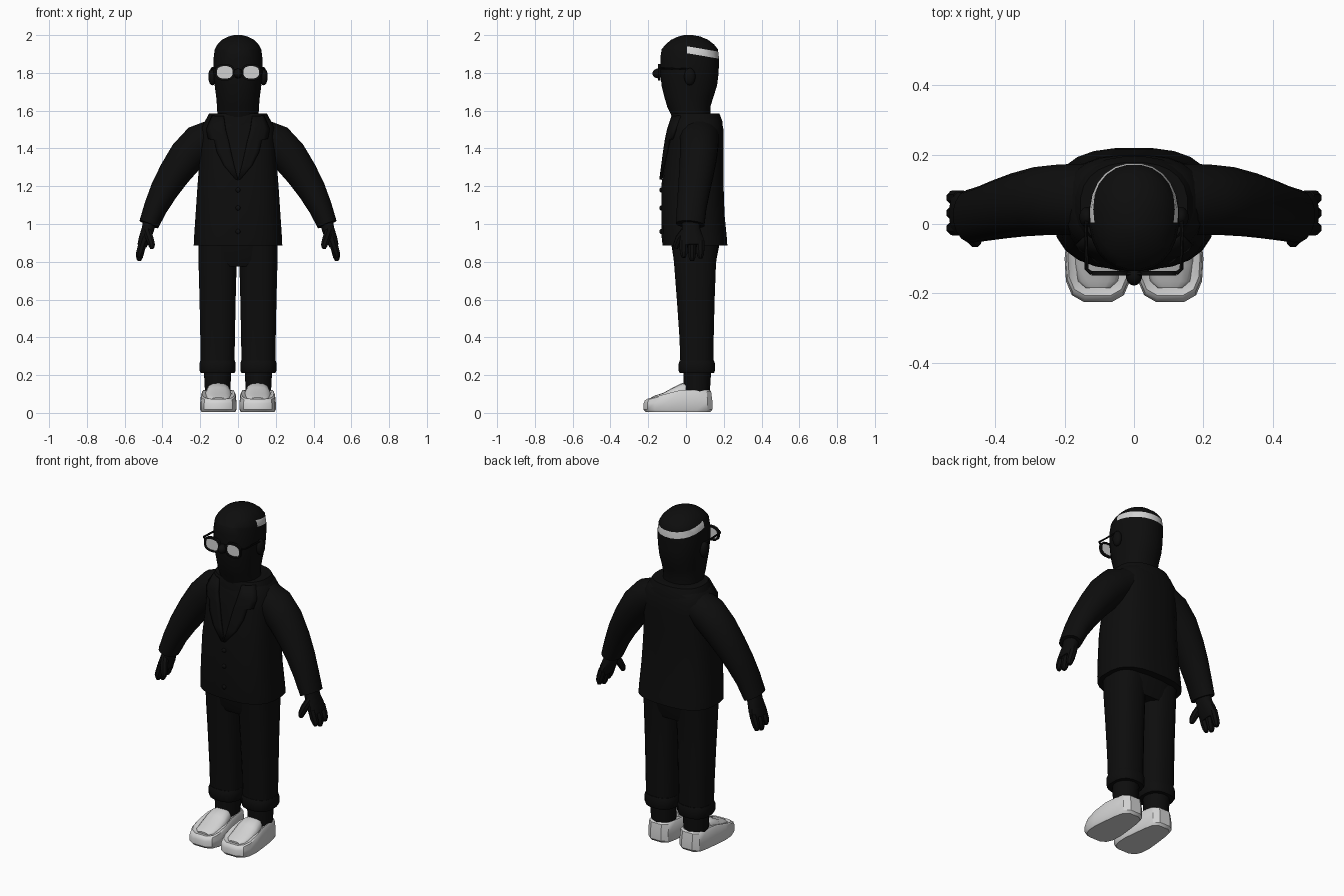
import bpy, bmesh, math
from mathutils import Vector

cube = bpy.data.objects.get("Cube")
if cube:
    bpy.data.objects.remove(cube, do_unlink=True)


def material(name, value):
    m = bpy.data.materials.new(name)
    m.use_nodes = True
    col = (value, value, value, 1)
    m.diffuse_color = col
    m.node_tree.nodes["Principled BSDF"].inputs["Base Color"].default_value = col
    return m


BLACK = material("black", 0.004)
WHITE = material("pale_grey", 0.65)


def finish(name, bm, mat, angle=40):
    bmesh.ops.recalc_face_normals(bm, faces=bm.faces)
    me = bpy.data.meshes.new(name)
    bm.to_mesh(me)
    bm.free()
    me.materials.append(mat)
    me.shade_smooth()
    me.set_sharp_from_angle(angle=math.radians(angle))
    ob = bpy.data.objects.new(name, me)
    bpy.context.collection.objects.link(ob)
    return ob


def ring(c, u, v, a, b, n=16, p=2.0):
    """Superellipse of half sizes a, b along the axes u, v."""
    pts = []
    for i in range(n):
        t = math.tau * (i + 0.5) / n
        x, y = math.cos(t), math.sin(t)
        x = math.copysign(abs(x) ** (2 / p), x)
        y = math.copysign(abs(y) ** (2 / p), y)
        pts.append(Vector(c) + Vector(u) * x * a + Vector(v) * y * b)
    return pts


def loft(name, rings, mat=BLACK, angle=40, caps=True):
    bm = bmesh.new()
    rows = [[bm.verts.new(p) for p in r] for r in rings]
    n = len(rows[0])
    for r, q in zip(rows, rows[1:]):
        for i in range(n):
            bm.faces.new((r[i], r[(i + 1) % n], q[(i + 1) % n], q[i]))
    if caps:
        bm.faces.new(rows[0])
        bm.faces.new(rows[-1])
    return finish(name, bm, mat, angle)


def stack(name, sections, x=0, n=20, p=2.0, **kw):
    """Loft upward from sections of (height, front, back, half width)."""
    return loft(name, [ring((x, (f + b) / 2, z), (1, 0, 0), (0, 1, 0), w, (b - f) / 2, n, p)
                       for z, f, b, w in sections], **kw)


def limb(name, stations, n=14, p=2.0, **kw):
    """Loft along a path of (x, y, z, half thickness, half depth)."""
    pts = [Vector(s[:3]) for s in stations]
    rings = []
    for i, s in enumerate(stations):
        t = pts[min(i + 1, len(pts) - 1)] - pts[max(i - 1, 0)]
        u = Vector((0, 1, 0)).cross(t).normalized()
        rings.append(ring(pts[i], u, t.cross(u).normalized(), s[3], s[4], n, p))
    return loft(name, rings, **kw)


def ball(name, c, size, mat=BLACK):
    bm = bmesh.new()
    bmesh.ops.create_uvsphere(bm, u_segments=14, v_segments=9, radius=1)
    for v in bm.verts:
        v.co = Vector(c) + Vector([a * b for a, b in zip(v.co, size)])
    return finish(name, bm, mat)


# Head, with the hair band cut in and coloured
head = stack("head", [
    (1.50, -.06, .12, .11), (1.58, -.08, .13, .11), (1.62, -.10, .13, .112),
    (1.67, -.115, .145, .116), (1.73, -.13, .165, .124), (1.80, -.137, .174, .13),
    (1.88, -.137, .176, .13), (1.925, -.13, .17, .124), (1.95, -.11, .15, .11),
    (1.975, -.08, .118, .086), (1.993, -.04, .075, .05), (2.0, -.01, .035, .02)], n=24, p=2.2)
head.data.materials.append(WHITE)
bm = bmesh.new()
bm.from_mesh(head.data)
tilt = Vector((0, .17, 1)).normalized()
cuts = [((0, 0, 1.905), tilt), ((0, 0, 1.942), tilt), ((0, .005, 0), Vector((0, 1, 0)))]
for co, no in cuts:
    bmesh.ops.bisect_plane(bm, geom=bm.verts[:] + bm.edges[:] + bm.faces[:], plane_co=co, plane_no=no)
for f in bm.faces:
    low, high, front = [(f.calc_center_median() - Vector(co)).dot(no) for co, no in cuts]
    f.material_index = int(low > 0 and high < 0 and front > 0)
bm.to_mesh(head.data)
bm.free()
ball("nose", (0, -.148, 1.797), (.024, .03, .026))

# Glasses
FRONT = ((1, 0, 0), (0, 0, 1))
for s, side in ((1, "left"), (-1, "right")):
    c = (s * .07, -.142, 1.803)
    loft(side + "_lens", [ring((c[0], y, c[2]), *FRONT, .044, .034, 16, 2.6)
                          for y in (-.145, -.139)], WHITE)
    profile = [(.042, -.149), (.053, -.149), (.053, -.135), (.042, -.135), (.042, -.149)]
    loft(side + "_lens_frame", [ring((c[0], y, c[2]), *FRONT, r, r - .009, 16, 2.6)
                                for r, y in profile], caps=False)
    limb(side + "_temple", [(s * .122, -.142, 1.825, .006, .006), (s * .137, -.13, 1.825, .006, .006),
                            (s * .138, .0, 1.82, .006, .006), (s * .136, .04, 1.80, .006, .006)], n=6)
    ball(side + "_ear", (s * .136, .02, 1.78), (.022, .03, .046))
limb("glasses_bridge", [(-.025, -.143, 1.815, .006, .006), (.025, -.143, 1.815, .006, .006)], n=6)

# Jacket
jacket = stack("jacket", [
    (.885, -.125, .22, .236), (.93, -.13, .217, .234), (1.05, -.132, .205, .226),
    (1.2, -.132, .2, .216), (1.33, -.115, .2, .206), (1.44, -.10, .2, .203),
    (1.51, -.088, .198, .198), (1.555, -.075, .185, .17), (1.585, -.065, .165, .13)], n=24, p=2.7)
stack("jacket_collar", [(1.50, -.085, .195, .185), (1.54, -.083, .195, .178),
                        (1.585, -.072, .178, .155), (1.585, -.055, .145, .12),
                        (1.55, -.05, .13, .10)], n=24, p=2.4)


def lapel(name, s):
    """Thin folded cloth laid over the jacket front, rows of (height, inner, outer)."""
    rows = [(1.57, .075, .135), (1.50, .065, .165), (1.45, .052, .155), (1.445, .05, .125),
            (1.38, .036, .11), (1.31, .02, .075), (1.235, .0, .012)]
    bm = bmesh.new()
    grid = [[bm.verts.new((s * (a + (b - a) * k / 4), -.5, z)) for k in range(5)] for z, a, b in rows]
    for r, q in zip(grid, grid[1:]):
        for k in range(4):
            bm.faces.new((r[k], r[k + 1], q[k + 1], q[k]))
    ob = finish(name, bm, BLACK)
    wrap = ob.modifiers.new("lay_on_jacket", "SHRINKWRAP")
    wrap.target = jacket
    wrap.wrap_method = "PROJECT"
    wrap.use_project_y = True
    wrap.use_positive_direction = True
    wrap.offset = .008
    thick = ob.modifiers.new("cloth", "SOLIDIFY")
    thick.thickness = .014
    thick.offset = 0


for z in (1.18, 1.085, .96):
    ball("jacket_button", (0, -.132, z), (.013, .009, .013))

# Hips
stack("hips", [(.775, -.05, .15, .17), (.81, -.066, .162, .2), (.90, -.08, .18, .212)], p=2.6)

for s, side in ((1, "left"), (-1, "right")):
    lapel(side + "_lapel", s)

    # Sleeve and cuff
    limb(side + "_sleeve", [(s * x, y, z, a, b) for x, y, z, a, b in (
        (.12, .07, 1.475, .085, .105), (.20, .07, 1.43, .103, .104), (.27, .066, 1.36, .098, .1),
        (.335, .055, 1.27, .087, .093), (.39, .042, 1.18, .076, .086),
        (.435, .03, 1.09, .064, .08), (.472, .022, .998, .054, .077))], n=16)

    # Hand: palm, three fingers and a thumb
    limb(side + "_palm", [(s * x, y, z, a, b) for x, y, z, a, b in (
        (.465, .025, 1.02, .036, .048), (.478, .027, .97, .034, .05),
        (.495, .03, .92, .032, .064), (.508, .032, .885, .026, .064))], n=12, p=2.4)
    for k, (y, tip) in enumerate(((-.012, .822), (.032, .805), (.076, .818))):
        limb("%s_finger_%d" % (side, k + 1), [(s * x, y, z, a, a) for x, z, a in (
            (.50, .91, .023), (.514, .865, .023), (.522, tip + .02, .02), (.524, tip, .011))], n=8)
    limb(side + "_thumb", [(s * x, y, z, a, a) for x, y, z, a in (
        (.482, -.005, .965, .022), (.468, -.035, .925, .022),
        (.457, -.05, .89, .019), (.455, -.054, .87, .011))], n=8)

    # Trouser leg, turn-up and ankle
    x = s * .108
    stack(side + "_trouser_leg", [(.23, -.03, .145, .09), (.4, -.036, .148, .093),
                                  (.6, -.05, .153, .097), (.78, -.064, .16, .102),
                                  (.9, -.075, .17, .102)], x=x, n=16, p=2.6)
    stack(side + "_turn_up", [(.21, -.034, .15, .09), (.222, -.04, .154, .096),
                              (.262, -.04, .154, .097), (.278, -.034, .149, .092)], x=x, n=16, p=2.6)
    stack(side + "_ankle", [(.08, -.01, .125, .068), (.14, -.012, .128, .07),
                            (.25, -.015, .135, .076)], x=x, n=14)

    # Shoe: walled body whose rim climbs to the heel, then a raised front panel
    half = [(.04, -.225), (.075, -.205), (.092, -.165), (.096, -.1), (.088, -.02),
            (.078, .06), (.066, .115), (.035, .14)]
    outline = half + [(-a, b) for a, b in reversed(half)]

    def shoe_ring(scale, height, slope):
        return [Vector((s * .104 + a * scale, -.04 + (b + .04) * scale,
                        height + slope * min(1, (b + .225) / .2))) for a, b in outline]

    loft(side + "_shoe", [shoe_ring(.93, .004, 0), shoe_ring(1, .018, 0), shoe_ring(1, .05, .01),
                          shoe_ring(.96, .066, .048), shoe_ring(.9, .074, .048),
                          shoe_ring(.8, .07, .048)], WHITE, 35)
    loft(side + "_shoe_front_panel", [
        ring((s * .104, y, z - h), *FRONT, w, h, 14, 2.5) for y, z, w, h in (
            (-.185, .081, .035, .01), (-.165, .092, .058, .02), (-.12, .106, .07, .03),
            (-.065, .137, .07, .045), (-.02, .158, .064, .05), (.0, .155, .058, .045))], WHITE, 45)
